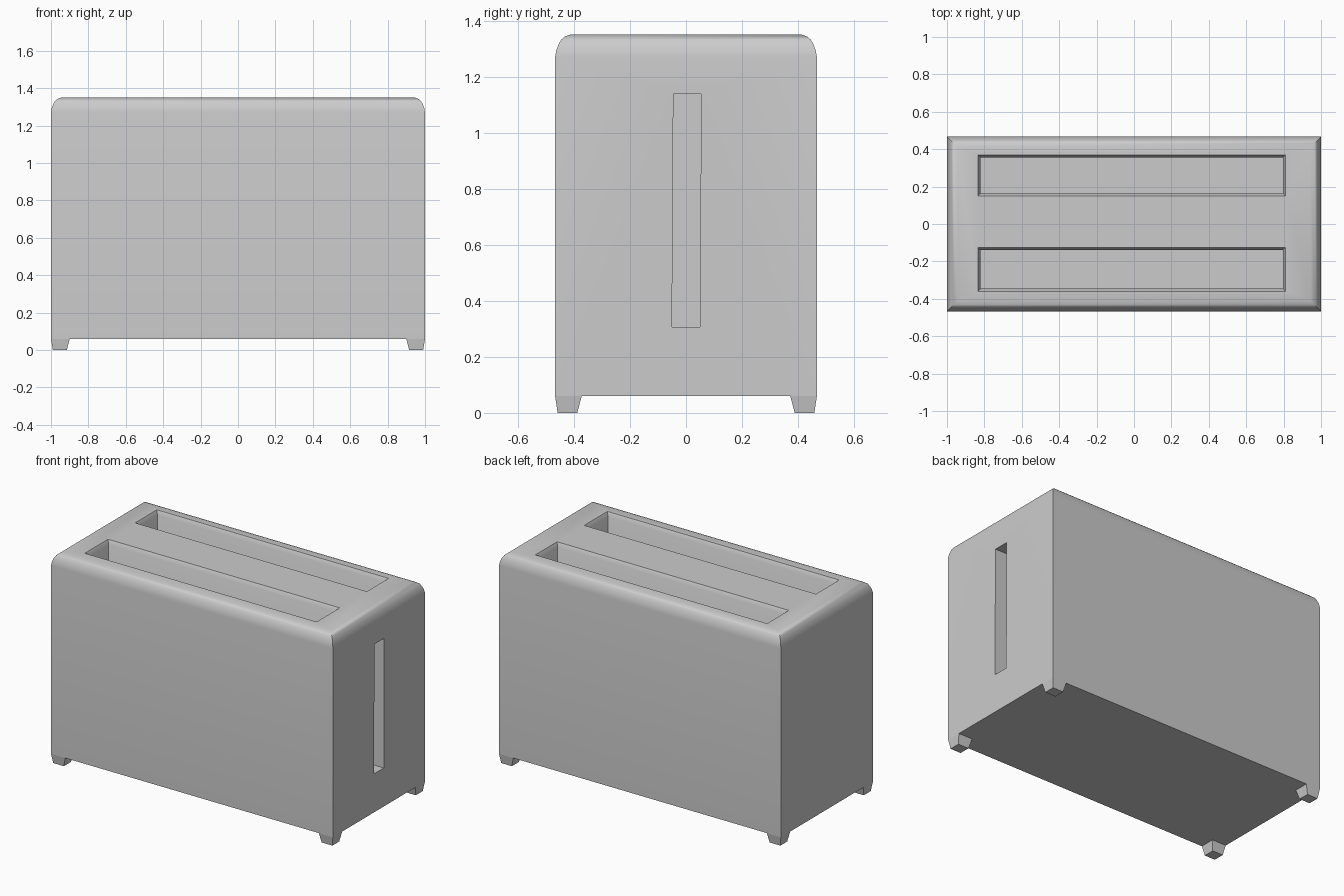
import bpy, bmesh, math

if "Cube" in bpy.data.objects:
    bpy.data.objects.remove(bpy.data.objects["Cube"])


def loft(name, sections):
    """Solid skinned through rectangles given as (x0, x1, y0, y1, z), bottom to top."""
    bm = bmesh.new()
    rings = [[bm.verts.new((x, y, z)) for x, y in ((x0, y0), (x1, y0), (x1, y1), (x0, y1))]
             for x0, x1, y0, y1, z in sections]
    bm.faces.new(rings[0][::-1])
    bm.faces.new(rings[-1])
    for a, b in zip(rings, rings[1:]):
        for i in range(4):
            j = (i + 1) % 4
            bm.faces.new((a[i], a[j], b[j], b[i]))
    bmesh.ops.recalc_face_normals(bm, faces=bm.faces)
    mesh = bpy.data.meshes.new(name)
    bm.to_mesh(mesh)
    bm.free()
    obj = bpy.data.objects.new(name, mesh)
    bpy.context.collection.objects.link(obj)
    return obj


def cut(target, cutter):
    cutter.hide_render = True
    mod = target.modifiers.new("cut", 'BOOLEAN')
    mod.operation = 'DIFFERENCE'
    mod.solver = 'EXACT'
    mod.object = cutter
    bpy.context.view_layer.objects.active = target
    bpy.ops.object.modifier_apply(modifier=mod.name)
    bpy.data.objects.remove(cutter)


W, D = 1.0, 0.467

# Body: sharp upright corners, rounded shoulders that mitre at the top
shoulder = [(0, 0.06), (0, 1.27), (0.004, 1.293), (0.012, 1.315),
            (0.022, 1.332), (0.035, 1.343), (0.055, 1.35)]
body = loft("body", [(-W + i, W - i, -D + i, D - i, z) for i, z in shoulder])

# Two bread slots with a chamfered lip
for y0, y1 in ((0.15, 0.37), (-0.36, -0.125)):
    steps = [(0.014, 0.3), (0.014, 1.325), (0, 1.35), (0, 1.45)]
    cut(body, loft("bread_slot_cutter",
                   [(-0.835 + i, 0.81 - i, y0 + i, y1 - i, z) for i, z in steps]))

# Lever slot in the right end
cut(body, loft("lever_slot_cutter", [(0.84, 1.1, -0.05, 0.05, 0.307),
                                     (0.84, 1.1, -0.045, 0.054, 1.137)]))

bpy.ops.object.select_all(action='DESELECT')
body.select_set(True)
bpy.context.view_layer.objects.active = body
bpy.ops.object.shade_smooth_by_angle(angle=math.radians(35))

# Tapered feet at the four corners
for sx, side in ((-1, "left"), (1, "right")):
    for sy, end in ((-1, "front"), (1, "back")):
        rects = []
        for xo, xi, yo, yi, z in ((0.99, 0.915, 0.458, 0.388, 0), (1.0, 0.9, D, 0.372, 0.06)):
            rects.append((*sorted((sx * xo, sx * xi)), *sorted((sy * yo, sy * yi)), z))
        loft(f"{end}_{side}_foot", rects)
